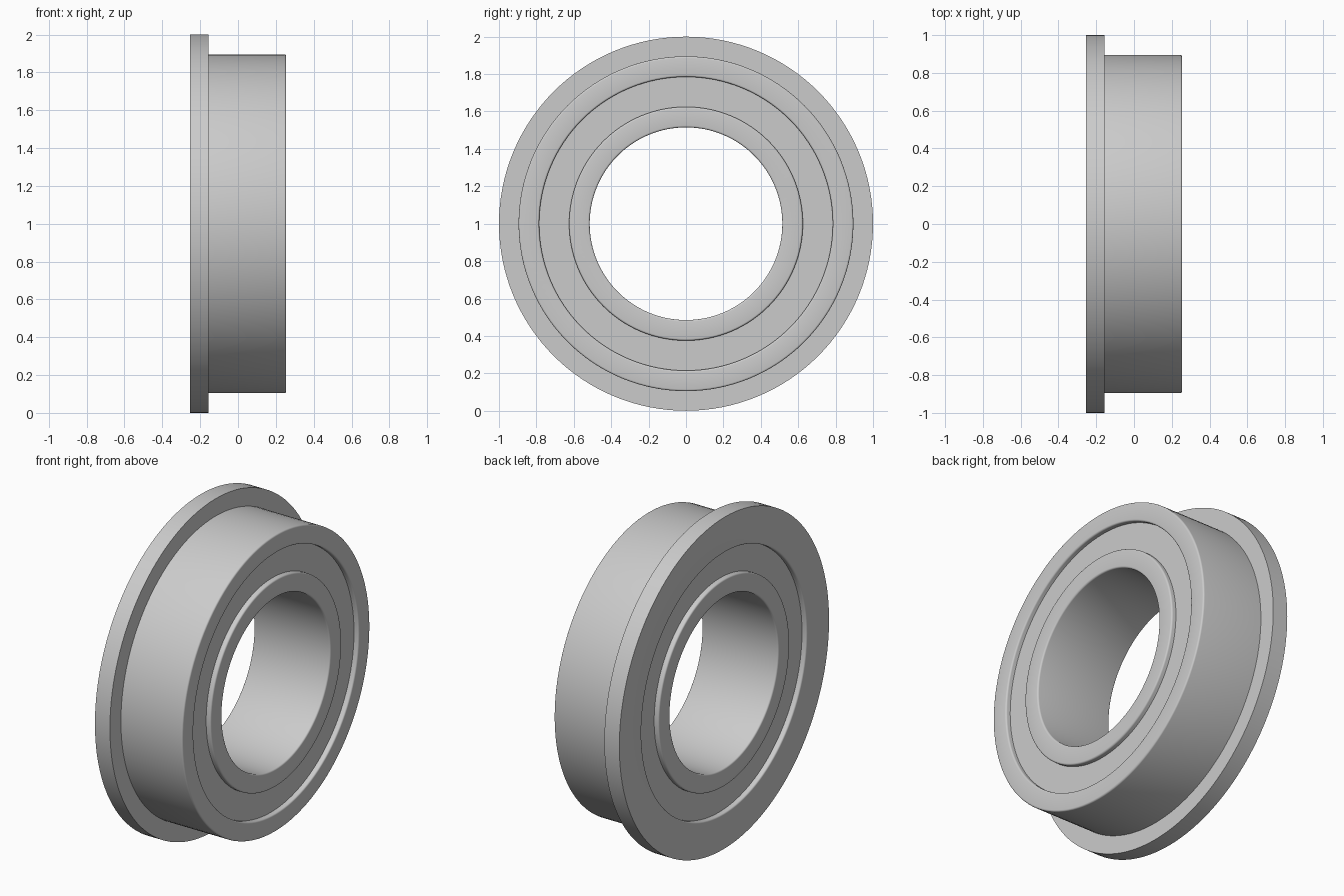
import bpy, bmesh, math
from mathutils import Vector, Matrix

cube = bpy.data.objects.get("Cube")
if cube:
    bpy.data.objects.remove(cube, do_unlink=True)

HALF = 0.255      # half width along the axle
RECESS = 0.03     # depth of the shields below the ring faces
FILLET = 0.01
STEPS = 4
SEGMENTS = 128

steel = bpy.data.materials.new("steel_grey")
steel.use_nodes = True
colour = (0.6, 0.6, 0.6, 1)
steel.diffuse_color = colour
steel.node_tree.nodes["Principled BSDF"].inputs["Base Color"].default_value = colour


def rounded(profile):
    """Expand (x, radius, fillet) corners into a closed outline."""
    points = []
    for i, (x, r, fillet) in enumerate(profile):
        corner = Vector((x, r))
        if not fillet:
            points.append(corner)
            continue
        a = (Vector(profile[i - 1][:2]) - corner).normalized() * fillet
        b = (Vector(profile[(i + 1) % len(profile)][:2]) - corner).normalized() * fillet
        for s in range(STEPS + 1):
            t = s / STEPS * math.pi / 2
            points.append(corner + a * (1 - math.sin(t)) + b * (1 - math.cos(t)))
    return points


def revolve(name, profile):
    """Turn a closed outline around the horizontal axle."""
    bm = bmesh.new()
    outline = rounded(profile)
    rings = []
    for s in range(SEGMENTS):
        turn = Matrix.Rotation(math.tau * s / SEGMENTS, 3, 'X')
        rings.append([bm.verts.new(turn @ Vector((p.x, 0, p.y))) for p in outline])
    for s in range(SEGMENTS):
        here, there = rings[s - 1], rings[s]
        for k in range(len(outline)):
            bm.faces.new((here[k - 1], here[k], there[k], there[k - 1]))
    bmesh.ops.recalc_face_normals(bm, faces=bm.faces)
    mesh = bpy.data.meshes.new(name)
    bm.to_mesh(mesh)
    bm.free()
    mesh.materials.append(steel)
    obj = bpy.data.objects.new(name, mesh)
    obj.location.z = 1
    bpy.context.collection.objects.link(obj)
    bpy.ops.object.select_all(action='DESELECT')
    obj.select_set(True)
    bpy.context.view_layer.objects.active = obj
    bpy.ops.object.shade_smooth_by_angle(angle=math.radians(35))


# Outer ring with its flange
revolve("flanged_outer_ring", [
    (-HALF, 0.785, FILLET), (-HALF, 1, 0), (-0.155, 1, 0), (-0.155, 0.895, 0),
    (HALF, 0.895, FILLET), (HALF, 0.785, FILLET)])

# Inner ring around the bore
revolve("inner_ring", [
    (-HALF, 0.515, FILLET), (-HALF, 0.625, FILLET),
    (HALF, 0.625, FILLET), (HALF, 0.515, FILLET)])

# Recessed shields closing the gap on both faces
for side, name in ((-1, "right_shield"), (1, "left_shield")):
    outer, inner = side * (HALF - RECESS), side * (HALF - 2 * RECESS)
    revolve(name, [(outer, 0.625, 0), (outer, 0.785, 0),
                   (inner, 0.785, 0), (inner, 0.625, 0)])
